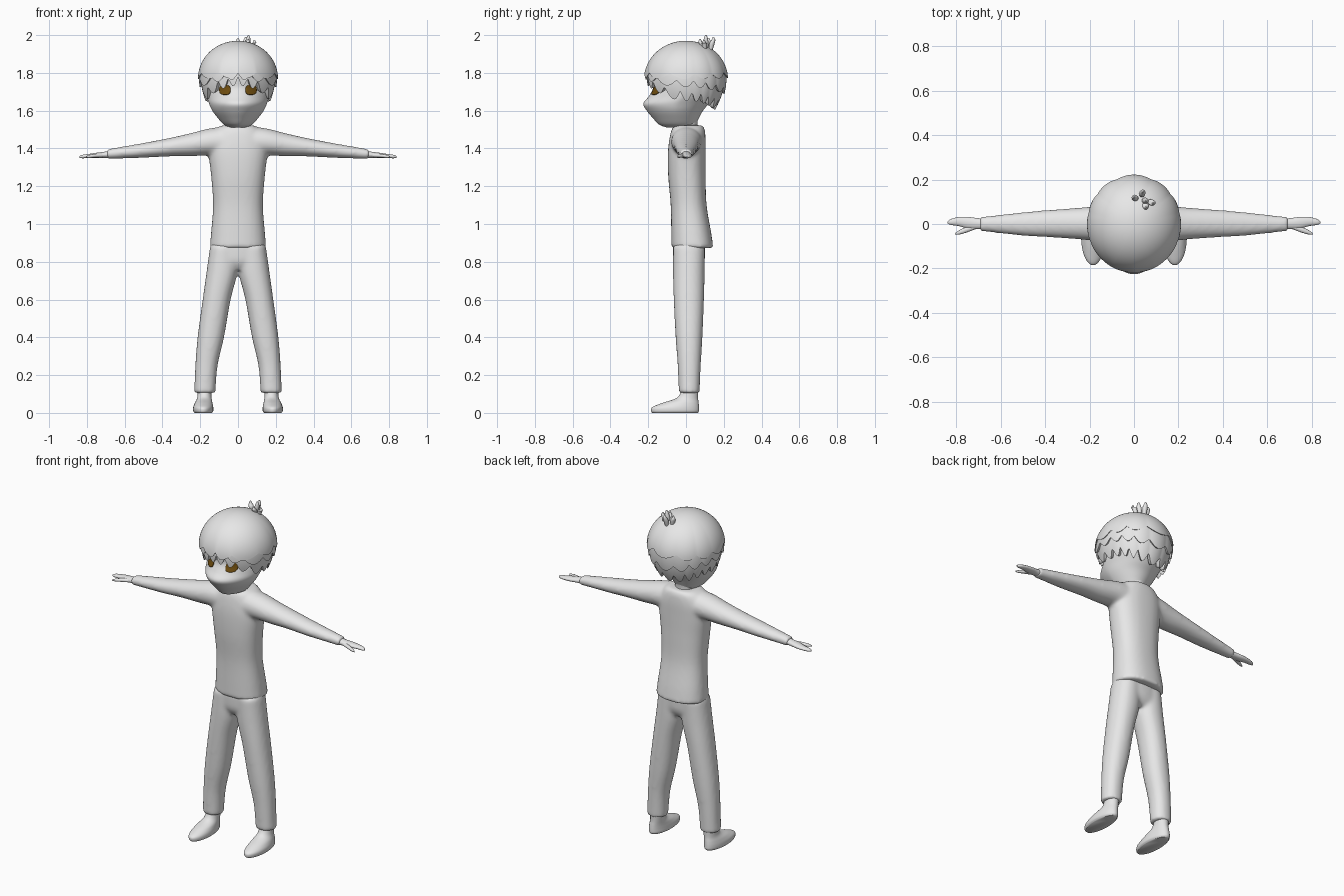
import bpy, bmesh, math
from mathutils import Vector
from mathutils.bvhtree import BVHTree

cube = bpy.data.objects.get("Cube")
if cube:
    bpy.data.objects.remove(cube, do_unlink=True)


def material(name, rgb):
    m = bpy.data.materials.new(name)
    m.use_nodes = True
    m.diffuse_color = (*rgb, 1)
    m.node_tree.nodes["Principled BSDF"].inputs["Base Color"].default_value = (*rgb, 1)
    return m


GREY = material("light grey", (0.8, 0.8, 0.8))
BROWN = material("eye brown", (0.16, 0.075, 0.005))


def spline(stations, steps=5):
    """Smoothly fill in between stations."""
    s = [Vector(p) for p in stations]
    out = []
    for i in range(len(s) - 1):
        a, b, c, d = s[max(i - 1, 0)], s[i], s[i + 1], s[min(i + 2, len(s) - 1)]
        for k in range(steps):
            t = k / steps
            out.append(b + ((c - a) * t + (a * 2 - b * 5 + c * 4 - d) * t * t
                            + (b * 3 - a - c * 3 + d) * t ** 3) * 0.5)
    return out + [s[-1]]


def bridge(bm, rings):
    for low, high in zip(rings, rings[1:]):
        n = len(low)
        for i in range(n):
            bm.faces.new((low[i], low[(i + 1) % n], high[(i + 1) % n], high[i]))


def loft(bm, stations, axis="z", side=1, power=1.0, narrow=0.0, n=40):
    """Elliptic rings; z: (z, cx, cy, rx, ry), x: (x, cy, cz, ry, rz)."""
    rings = []
    for p, c1, c2, r1, r2 in spline(stations):
        ring = []
        for i in range(n):
            a = 2 * math.pi * i / n
            s, c = math.sin(a), math.cos(a)
            u = math.copysign(abs(s) ** power, s) * (1 - narrow * max(c, 0))
            v = -math.copysign(abs(c) ** power, c)
            q, w = c1 + r1 * u, c2 + r2 * v
            ring.append(bm.verts.new((side * q, w, p) if axis == "z" else (side * p, q, w)))
        rings.append(ring)
    bridge(bm, rings)
    bm.faces.new(rings[0])
    bm.faces.new(rings[-1])


def finish(name, bm, mat=GREY, fuse=0):
    bmesh.ops.recalc_face_normals(bm, faces=bm.faces)
    mesh = bpy.data.meshes.new(name)
    bm.to_mesh(mesh)
    bm.free()
    mesh.materials.append(mat)
    ob = bpy.data.objects.new(name, mesh)
    bpy.context.collection.objects.link(ob)
    bpy.ops.object.select_all(action="DESELECT")
    ob.select_set(True)
    bpy.context.view_layer.objects.active = ob
    if fuse:
        r = ob.modifiers.new("fuse", "REMESH")
        r.mode, r.voxel_size, r.use_smooth_shade = "VOXEL", fuse, True
        s = ob.modifiers.new("soften", "SMOOTH")
        s.factor, s.iterations = 0.5, 8
        for p in mesh.polygons:
            p.use_smooth = True
    else:
        bpy.ops.object.shade_smooth_by_angle(angle=math.radians(50))
    return ob


SIDES = (1, -1)

# Shirt: torso and sleeves fused together
bm = bmesh.new()
loft(bm, [(0.872, 0, 0.034, 0.15, 0.111), (0.95, 0, 0.028, 0.143, 0.106),
          (1.1, 0, 0.014, 0.132, 0.095), (1.25, 0, 0.005, 0.142, 0.099),
          (1.37, 0, 0.004, 0.155, 0.1), (1.45, 0, 0.008, 0.15, 0.096),
          (1.505, 0, 0.012, 0.115, 0.086), (1.523, 0, 0.015, 0.08, 0.07)], power=0.85)
for side in SIDES:
    loft(bm, [(0.04, 0.005, 1.435, 0.085, 0.085), (0.15, 0.002, 1.434, 0.08, 0.072),
              (0.25, 0.002, 1.42, 0.071, 0.061), (0.36, 0.002, 1.407, 0.063, 0.049),
              (0.5, 0, 1.39, 0.053, 0.039), (0.693, 0, 1.37, 0.032, 0.026)], "x", side)
finish("shirt", bm, fuse=0.01)

# Trousers: hips and legs fused together
bm = bmesh.new()
loft(bm, [(0.76, 0, 0.016, 0.1, 0.06), (0.8, 0, 0.016, 0.155, 0.081),
          (0.85, 0, 0.016, 0.15, 0.085), (0.9, 0, 0.016, 0.142, 0.085)], power=0.9)
for side in SIDES:
    loft(bm, [(0.105, 0.176, 0.017, 0.056, 0.055), (0.25, 0.167, 0.017, 0.059, 0.061),
              (0.4, 0.144, 0.016, 0.07, 0.071), (0.6, 0.113, 0.015, 0.074, 0.08),
              (0.75, 0.084, 0.015, 0.082, 0.084), (0.88, 0.075, 0.016, 0.073, 0.084)],
         side=side, power=0.92)
finish("trousers", bm, fuse=0.01)

# Feet and hands
for side, label in zip(SIDES, ("left", "right")):
    bm = bmesh.new()
    loft(bm, [(0, 0.184, -0.058, 0.046, 0.12), (0.01, 0.184, -0.058, 0.053, 0.127),
              (0.03, 0.184, -0.055, 0.053, 0.124), (0.052, 0.182, -0.03, 0.047, 0.097),
              (0.08, 0.178, 0.008, 0.038, 0.056), (0.125, 0.176, 0.022, 0.037, 0.043)],
         side=side)
    finish(label + "_foot", bm)

    bm = bmesh.new()
    loft(bm, [(0.67, 0, 1.368, 0.024, 0.02), (0.71, 0.002, 1.366, 0.025, 0.016),
              (0.75, 0.006, 1.363, 0.026, 0.014), (0.79, 0.011, 1.36, 0.02, 0.011),
              (0.825, 0.009, 1.357, 0.013, 0.009), (0.839, 0.007, 1.355, 0.004, 0.004)],
         "x", side, n=24)
    finish(label + "_hand", bm)

    bm = bmesh.new()
    loft(bm, [(0.7, -0.006, 1.364, 0.012, 0.01), (0.75, -0.024, 1.362, 0.013, 0.01),
              (0.785, -0.037, 1.358, 0.01, 0.008), (0.805, -0.044, 1.355, 0.004, 0.004)],
         "x", side, n=16)
    finish(label + "_thumb", bm)

# Neck
bm = bmesh.new()
loft(bm, [(1.46, 0, 0.012, 0.064, 0.056), (1.53, 0, 0.008, 0.055, 0.052),
          (1.6, 0, 0.01, 0.065, 0.065)])
finish("neck", bm)

# Head, listed as height, half width, front depth, back depth
bm = bmesh.new()
HEAD = [(1.512, 0.045, 0.105, 0.03), (1.526, 0.075, 0.142, 0.05), (1.56, 0.106, 0.175, 0.068),
        (1.6, 0.136, 0.208, 0.09), (1.637, 0.153, 0.226, 0.12), (1.675, 0.165, 0.198, 0.145),
        (1.72, 0.173, 0.174, 0.16), (1.78, 0.18, 0.175, 0.175), (1.85, 0.165, 0.155, 0.16),
        (1.92, 0.09, 0.09, 0.09)]
loft(bm, [(z, 0, (b - f) / 2, w, (f + b) / 2) for z, w, f, b in HEAD], narrow=0.2, n=64)
surface = BVHTree.FromBMesh(bm)
finish("head", bm)


# Eyes: thin plates that follow the face
for side, label in zip(SIDES, ("left", "right")):
    bm = bmesh.new()
    rings = []
    for k in range(1, 6):
        ring = []
        for i in range(28):
            a = 2 * math.pi * i / 28
            s, c = math.sin(a), math.cos(a)
            x = side * 0.069 + 0.029 * k / 5 * math.copysign(abs(c) ** 0.75, c)
            z = 1.71 + 0.026 * k / 5 * math.copysign(abs(s) ** 0.75, s)
            hit = surface.ray_cast(Vector((x, -1, z)), Vector((0, 1, 0)))[0]
            ring.append(bm.verts.new((x, hit.y - 0.004, z)))
        rings.append(ring)
    bridge(bm, rings)
    bm.faces.new(rings[0])
    eye = finish(label + "_eye", bm, BROWN)
    rim = eye.modifiers.new("thickness", "SOLIDIFY")
    rim.thickness, rim.offset = 0.005, 0


def hair_tier(name, scale, front, middle, back, teeth, depth):
    """Rounded cap with a scalloped hem whose height varies around the head."""
    n, rows, centre, rise = 160, 24, 1.785, 0.185
    bm = bmesh.new()
    rings = []
    top = centre + rise * scale
    for j in range(rows + 2):
        t = min(j / rows, 1)
        ring = []
        for i in range(n):
            a = 2 * math.pi * i / n
            facing = math.cos(a)
            hem = middle + ((front - middle) * facing ** 2 if facing > 0
                            else (back - middle) * facing ** 2)
            wave = abs(math.sin(teeth / 2 * (a + 0.1 * math.sin(3 * a))))
            hem -= depth * (wave - 0.4)
            z = hem + (top - hem) * math.cos(t * math.pi / 2)
            h = (z - centre) / rise / scale
            r = math.sqrt(max(1 - h * h, 0)) if h > 0 else 1 - 0.26 * h * h
            r *= scale * (1 + 0.03 * t ** 4)
            r *= 1 + (0.012 - 0.016 * facing) * (wave - 0.5) * t * t
            if j > rows:
                r, z = r * 0.86, z + 0.012
            ring.append(bm.verts.new((0.205 * r * math.sin(a), -0.213 * r * facing, z)))
        rings.append(ring)
    bridge(bm, rings)
    bmesh.ops.remove_doubles(bm, verts=bm.verts, dist=0.0001)
    finish(name, bm)


# Hair in three overlapping tiers
hair_tier("hair_cap", 1.0, 1.79, 1.785, 1.79, 11, 0.03)
hair_tier("hair_middle", 0.985, 1.785, 1.745, 1.71, 15, 0.035)
hair_tier("hair_locks", 0.95, 1.76, 1.68, 1.635, 19, 0.05)

# Tuft on the crown: base x, base y, lean in x, lean in y, tip height
for k, (x, y, dx, dy, tip) in enumerate([(0.01, 0.115, -0.01, 0.005, 1.985),
                                         (0.035, 0.13, 0.005, 0.015, 1.99),
                                         (0.045, 0.105, 0.01, 0, 2.0),
                                         (0.05, 0.09, 0.003, -0.015, 1.98),
                                         (0.07, 0.1, 0.017, -0.005, 1.975)]):
    bm = bmesh.new()
    loft(bm, [(1.92, x, y, 0.01, 0.01), (1.955, x + dx / 2, y + dy / 2, 0.014, 0.014),
              (tip - 0.015, x + dx, y + dy, 0.01, 0.01), (tip, x + dx, y + dy, 0.003, 0.003)],
         n=12)
    finish("hair_tuft_%d" % (k + 1), bm)
